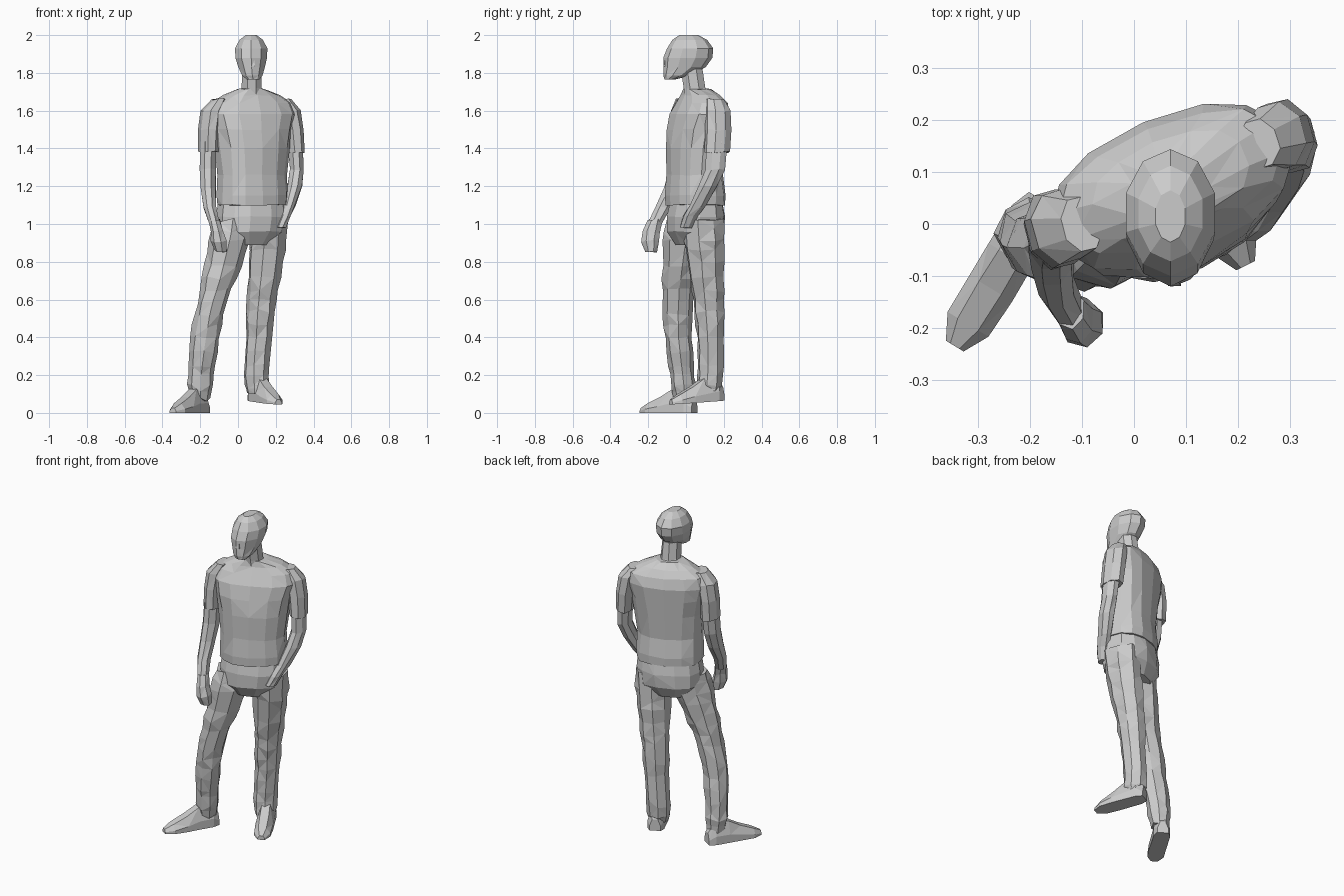
import bpy, bmesh, math, random
from mathutils import Vector

random.seed(4)


def mesh_from_rings(name, rings):
    """Skin a list of equal-length point rings with flat faces and capped ends."""
    bm = bmesh.new()
    vr = [[bm.verts.new(p) for p in r] for r in rings]
    n = len(vr[0])
    for k, (lo, hi) in enumerate(zip(vr, vr[1:])):
        for i in range(n):
            j = (i + 1) % n
            a, b, c, d = lo[i], lo[j], hi[j], hi[i]
            if (i + k) % 2:
                bm.faces.new((a, b, c)); bm.faces.new((a, c, d))
            else:
                bm.faces.new((a, b, d)); bm.faces.new((b, c, d))
    bm.faces.new(vr[0])
    bm.faces.new(vr[-1])
    bmesh.ops.recalc_face_normals(bm, faces=bm.faces)
    bmesh.ops.dissolve_limit(bm, angle_limit=math.radians(4), verts=bm.verts, edges=bm.edges)
    me = bpy.data.meshes.new(name)
    bm.to_mesh(me)
    bm.free()
    ob = bpy.data.objects.new(name, me)
    bpy.context.collection.objects.link(ob)
    return ob


def loft(name, stations, sides=10, turn=0, power=1.0, split=1, jitter=0.0):
    """Stations are (x, y, z, half width, half depth); turn rotates every section."""
    fine = []
    for s, t in zip(stations, stations[1:]):
        for k in range(split):
            f = k / split
            fine.append([u + (v - u) * f for u, v in zip(s, t)])
    fine.append(list(stations[-1]))
    c, s = math.cos(math.radians(turn)), math.sin(math.radians(turn))
    rings = []
    for x, y, z, a, b in fine:
        ring = []
        for i in range(sides):
            t = 2 * math.pi * (i + 0.5) / sides
            ct, st = math.cos(t), math.sin(t)
            u = a * math.copysign(abs(ct) ** power, ct)
            v = b * math.copysign(abs(st) ** power, st)
            g = 1 + random.uniform(-jitter, jitter)
            u, v = u * g, v * g
            dz = random.uniform(-jitter, jitter) * 0.15
            ring.append((x + u * c - v * s, y + u * s + v * c, z + dz))
        rings.append(ring)
    return mesh_from_rings(name, rings)


def shoe(name, heel, toe):
    """Flat-soled shoe running from the heel point to the toe point."""
    heel, toe = Vector(heel), Vector(toe)
    d = (toe - heel).normalized()
    side = Vector((-d.y, d.x, 0)).normalized()
    section = [(-1, 0), (-1, .4), (-.5, 1), (.5, 1), (1, .4), (1, 0)]
    rings = []
    for t, w, h in [(0, .032, .07), (.12, .047, .13), (.38, .047, .125),
                    (.6, .05, .085), (.85, .046, .05), (1, .02, .025)]:
        p = heel.lerp(toe, t)
        rings.append([p + side * (w * u) + Vector((0, 0, h * v)) for u, v in section])
    return mesh_from_rings(name, rings)


# Head and neck
loft("head", [(.08, -.085, 1.765, .035, .028), (.076, -.05, 1.785, .056, .07),
              (.072, -.008, 1.83, .074, .112), (.07, .01, 1.88, .088, .13),
              (.07, .022, 1.93, .09, .122), (.07, .02, 1.975, .065, .092),
              (.07, .015, 2.0, .03, .05)], sides=10)
loft("nose", [(.078, -.108, 1.835, .018, .016), (.078, -.1, 1.885, .008, .012)], sides=4)
loft("neck", [(.07, .065, 1.66, .075, .075), (.072, .045, 1.72, .058, .062),
              (.074, .03, 1.82, .054, .062)], sides=8)

# Shirt body, turned towards the right
loft("shirt", [(.075, .05, 1.10, .19, .142), (.075, .05, 1.15, .192, .145),
               (.075, .045, 1.26, .185, .135), (.075, .05, 1.40, .2, .14),
               (.07, .06, 1.50, .218, .142), (.07, .072, 1.58, .245, .132),
               (.07, .08, 1.64, .225, .11), (.07, .075, 1.68, .155, .088),
               (.07, .06, 1.715, .075, .068)],
     sides=14, turn=23, power=.85, jitter=.02)

# Sleeves: short tubes round the upper arms
loft("right_sleeve", [(-.10, .0, 1.66, .04, .055), (-.14, -.005, 1.60, .056, .075),
                      (-.155, -.01, 1.50, .056, .08), (-.158, -.015, 1.38, .054, .076)],
     sides=8, turn=15, jitter=.03)
loft("left_sleeve", [(.24, .155, 1.66, .04, .05), (.275, .168, 1.60, .055, .068),
                     (.293, .172, 1.50, .054, .072), (.303, .165, 1.38, .05, .07)],
     sides=8, turn=15, jitter=.03)

# Arms: right hangs forward, left bends into the pocket
loft("right_arm", [(-.158, -.015, 1.44, .045, .065), (-.16, -.03, 1.29, .046, .062),
                   (-.158, -.065, 1.19, .042, .055), (-.15, -.12, 1.09, .036, .045),
                   (-.125, -.165, 1.0, .03, .04)], sides=8, jitter=.03)
loft("right_hand", [(-.125, -.165, 1.02, .03, .038), (-.11, -.185, .96, .034, .048),
                    (-.1, -.19, .91, .044, .048), (-.09, -.185, .855, .034, .032)],
     sides=7, jitter=.06)
loft("left_arm", [(.303, .165, 1.44, .043, .06), (.312, .155, 1.29, .04, .056),
                  (.3, .115, 1.2, .042, .052), (.272, .065, 1.1, .036, .045),
                  (.25, .025, 1.04, .032, .042), (.225, .0, .98, .03, .035)],
     sides=8, jitter=.03)

# Trousers: hips and two creased legs
loft("hips", [(.075, .055, 1.14, .175, .125), (.072, .052, 1.04, .188, .145),
              (.065, .05, .96, .18, .142), (.06, .05, .89, .11, .1)],
     sides=12, turn=21, power=.85, jitter=.02)
loft("left_leg", [(.165, .09, 1.02, .1, .115), (.16, .095, .92, .098, .112),
                  (.15, .105, .80, .094, .1), (.132, .115, .65, .082, .088),
                  (.122, .122, .54, .078, .08), (.112, .13, .40, .072, .072),
                  (.1, .132, .25, .068, .068), (.1, .125, .15, .066, .068),
                  (.1, .12, .10, .055, .06)],
     sides=8, turn=10, split=2, jitter=.07)
loft("right_leg", [(-.025, .01, 1.02, .1, .118), (-.045, -.01, .91, .104, .118),
                   (-.08, -.025, .78, .098, .1), (-.118, -.04, .65, .083, .085),
                   (-.155, -.045, .52, .078, .077), (-.175, -.04, .40, .077, .07),
                   (-.195, -.025, .25, .071, .066), (-.2, -.015, .15, .066, .066),
                   (-.2, -.01, .07, .05, .055)],
     sides=8, turn=-20, split=2, jitter=.07)

# Shoes
shoe("right_shoe", (-.175, .045, .0), (-.345, -.235, .0))
shoe("left_shoe", (.08, .19, .065), (.215, -.08, .045))
